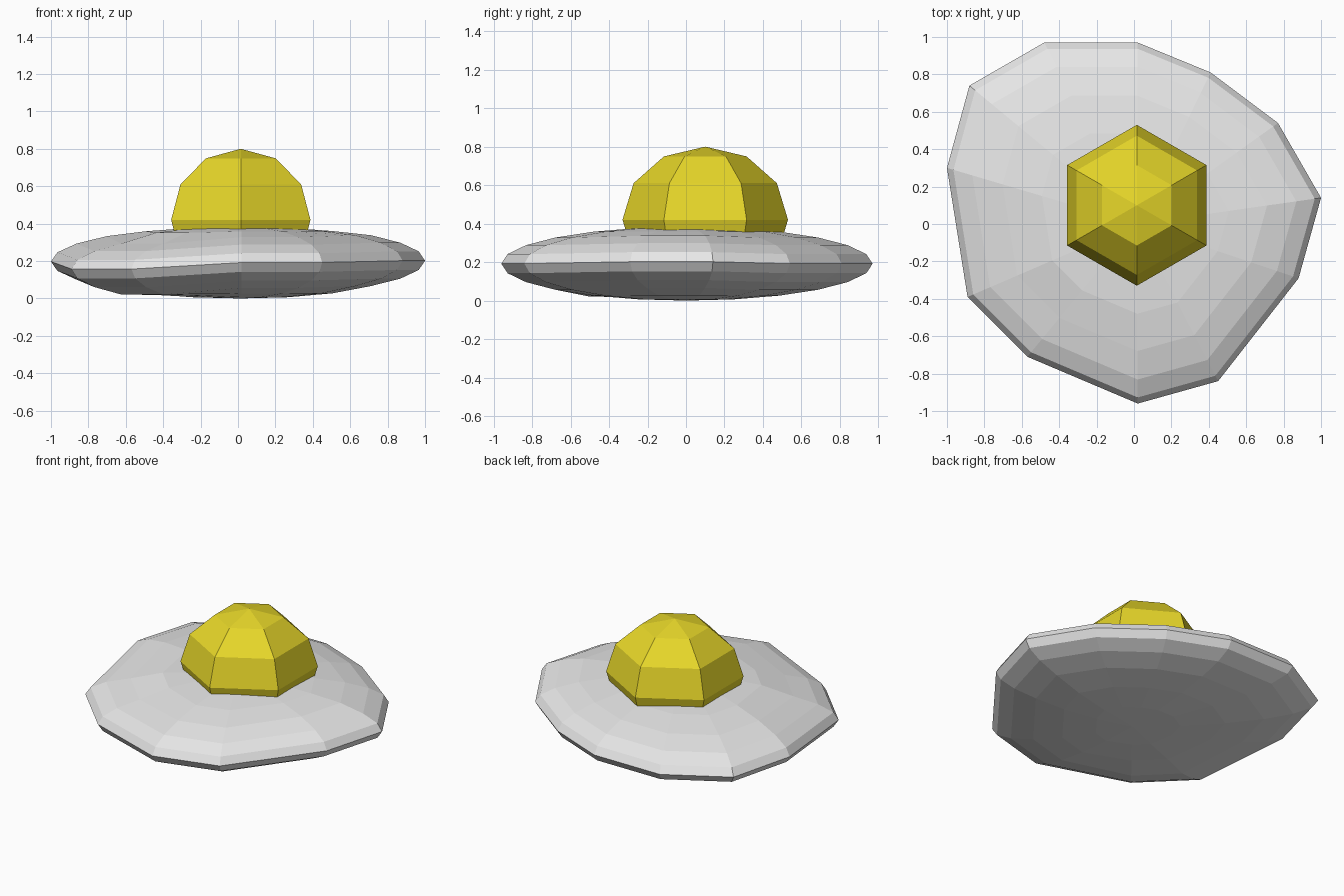
import bpy, bmesh, math

if "Cube" in bpy.data.objects:
    bpy.data.objects.remove(bpy.data.objects["Cube"])


def material(name, color):
    m = bpy.data.materials.new(name)
    m.diffuse_color = (*color, 1)
    m.use_nodes = True
    m.node_tree.nodes["Principled BSDF"].inputs["Base Color"].default_value = m.diffuse_color
    return m


def finish(bm, name, mat):
    bmesh.ops.recalc_face_normals(bm, faces=bm.faces)
    me = bpy.data.meshes.new(name)
    bm.to_mesh(me)
    bm.free()
    ob = bpy.data.objects.new(name, me)
    bpy.context.collection.objects.link(ob)
    me.materials.append(mat)
    return ob


def squashed_sphere(name, rim, centre, rz, bands, mat):
    """Sphere-like body whose rim is any outline of (x, y, z offset) points."""
    cx, cy, cz = centre
    bm = bmesh.new()
    top = bm.verts.new((cx, cy, cz + rz))
    bottom = bm.verts.new((cx, cy, cz - rz))
    rings = []
    for i in range(1, bands):
        a = math.pi * i / bands
        s = math.sin(a)
        fade = min(1, max(0, (s - 0.45) / 0.25))
        rings.append([bm.verts.new((cx + (x - cx) * s, cy + (y - cy) * s,
                                    cz + rz * math.cos(a) + dz * fade))
                      for x, y, dz in rim])
    n = len(rim)
    for j in range(n):
        k = (j + 1) % n
        bm.faces.new((top, rings[0][j], rings[0][k]))
        bm.faces.new((bottom, rings[-1][k], rings[-1][j]))
        for a, b in zip(rings, rings[1:]):
            bm.faces.new((a[j], b[j], b[k], a[k]))
    return finish(bm, name, mat)


grey = material("pale grey", (0.8, 0.8, 0.8))
yellow = material("yellow", (0.8, 0.68, 0.022))

# Saucer: uneven twelve-sided rim, dented down at the front left
rim = [(0.02, 0.97, 0), (-0.48, 0.97, 0), (-0.88, 0.74, 0), (-1.0, 0.30, 0.005),
       (-0.89, -0.39, -0.035), (-0.57, -0.71, -0.035), (0.02, -0.96, 0),
       (0.45, -0.84, 0), (0.88, -0.29, 0.01), (1.0, 0.14, 0.01),
       (0.77, 0.54, 0), (0.41, 0.81, 0)]
squashed_sphere("saucer_body", rim, (0.015, 0.0, 0.192), 0.192, 12, grey)

# Dome: six-sided sphere half sunk into the saucer
dome_rim = [(0.015 + 0.43 * math.cos(math.radians(90 + 60 * i)),
             0.10 + 0.43 * math.sin(math.radians(90 + 60 * i)), 0) for i in range(6)]
squashed_sphere("cockpit_dome", dome_rim, (0.015, 0.10, 0.42), 0.38, 6, yellow)
